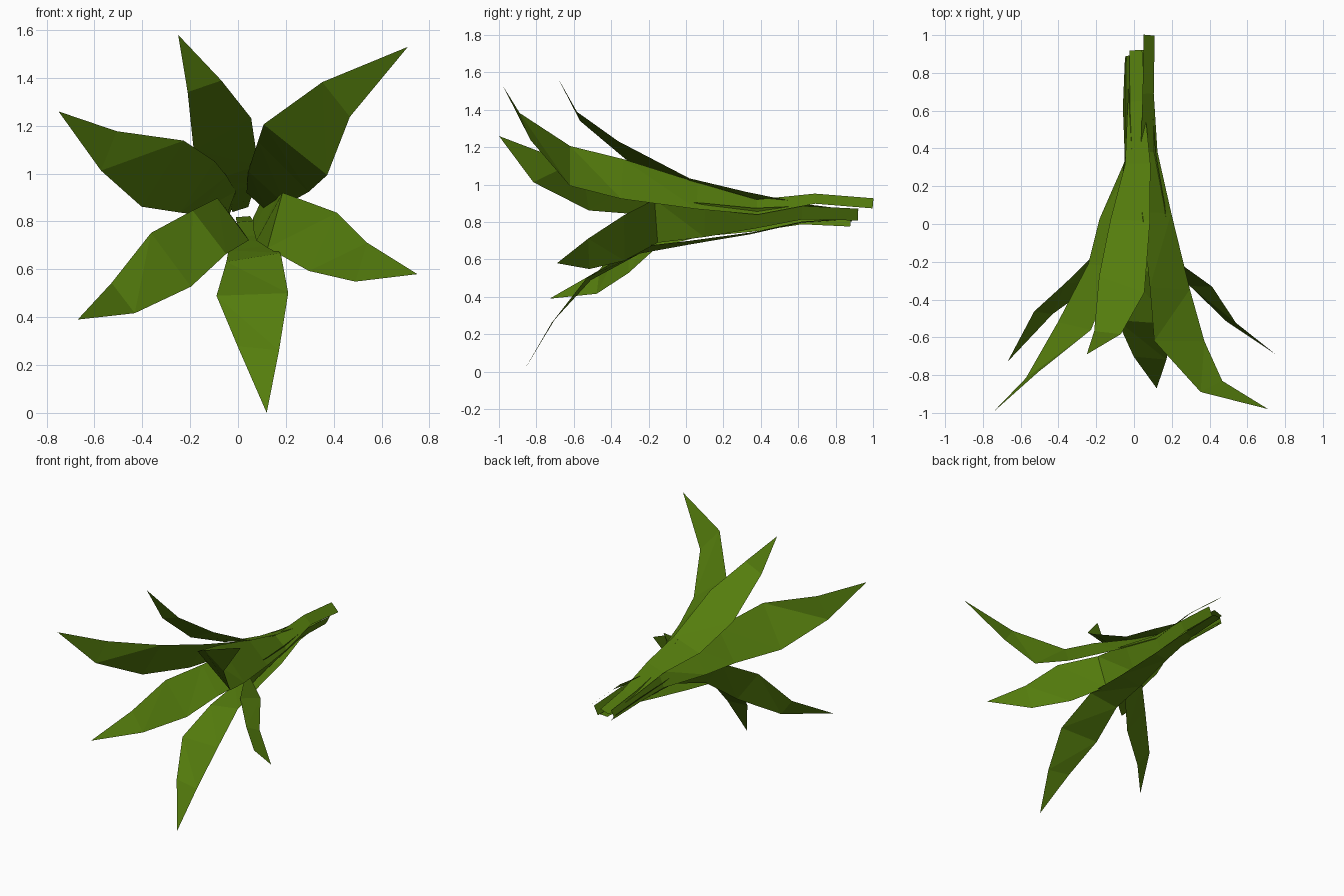
import bpy
import math
from mathutils import Vector

green = bpy.data.materials.new("leaf green")
green.diffuse_color = (0.09, 0.205, 0.004, 1)

AXIS_X, AXIS_Z = 0.03, 0.87   # line the leaves are gathered around


def leaf(name, rows, tip):
    """Ribbon from stem to tip; rows are centre x, y, z, half width, then optional roll and skew."""
    centres = [Vector(r[:3]) for r in rows] + [Vector(tip)]
    # direction the leaf points away from the bunch axis
    c = centres[-3]
    out_leaf = Vector((c.x - AXIS_X, 0, c.z - AXIS_Z)).normalized()
    verts, faces = [], []
    for i, r in enumerate(rows):
        c = centres[i]
        width, roll, skew = (list(r[3:]) + [0, 0])[:3]
        along = (centres[i + 1] - centres[max(i - 1, 0)]).normalized()
        out = Vector((c.x - AXIS_X, 0, c.z - AXIS_Z))
        out = out.normalized() if out.length > 0.14 else out_leaf
        side = along.cross(out).normalized()
        normal = side.cross(along)
        half = (side * math.cos(roll) + normal * math.sin(roll)) * width + along * skew
        verts += [c - half, c + half]
        if i:
            a = 2 * i - 2
            faces += [(a, a + 1, a + 3), (a, a + 3, a + 2)]
    verts.append(centres[-1])
    n = len(verts)
    faces.append((n - 3, n - 2, n - 1))
    mesh = bpy.data.meshes.new(name)
    mesh.from_pydata(verts, [], faces)
    mesh.materials.append(green)
    bpy.context.collection.objects.link(bpy.data.objects.new(name, mesh))


# Upper leaves
leaf("top_leaf", [
    (0.01, 0.92, 0.85, .035), (0.01, 0.65, 0.88, .045), (0.02, 0.32, 0.94, .07),
    (-0.02, 0.02, 1.00, .11), (-0.065, -0.32, 1.165, .135, 0, -.05),
    (-0.14, -0.575, 1.365, .075)], (-0.25, -0.69, 1.58))
leaf("upper_right_leaf", [
    (0.08, 1.00, 0.90, .04), (0.075, 0.69, 0.925, .04), (0.08, 0.38, 0.88, .06),
    (0.12, 0.06, 0.94, .105), (0.19, -0.34, 1.03, .15),
    (0.24, -0.62, 1.10, .17, -.08), (0.41, -0.86, 1.31, .095, 0, .02)], (0.71, -0.98, 1.53))
leaf("upper_left_leaf", [
    (-0.035, 0.89, 0.83, .03), (-0.035, 0.60, 0.85, .04), (-0.03, 0.33, 0.87, .06),
    (-0.115, 0.02, 0.91, .105, .45), (-0.17, -0.22, 0.945, .13, .25),
    (-0.315, -0.54, 1.00, .165, .25), (-0.54, -0.80, 1.095, .09)], (-0.75, -1.00, 1.26))

# Lower leaves
leaf("lower_left_leaf", [
    (-0.03, 0.88, 0.80, .03), (-0.035, 0.62, 0.82, .04), (-0.01, 0.35, 0.80, .065),
    (-0.02, 0.08, 0.81, .11), (-0.12, -0.15, 0.755, .115),
    (-0.28, -0.31, 0.64, .14), (-0.48, -0.47, 0.48, .08)], (-0.67, -0.73, 0.39))
leaf("bottom_leaf", [
    (0.02, 0.92, 0.82, .03), (0.03, 0.62, 0.80, .035), (0.05, 0.35, 0.74, .055),
    (0.05, 0.02, 0.69, .09), (0.065, -0.25, 0.65, .115),
    (0.06, -0.52, 0.495, .15, 0, .01), (0.085, -0.71, 0.27, .085, 0, .02)], (0.12, -0.87, 0.0))
leaf("lower_right_leaf", [
    (0.08, 0.92, 0.84, .035), (0.08, 0.62, 0.85, .04), (0.09, 0.37, 0.82, .06),
    (0.12, 0.10, 0.81, .10), (0.155, -0.16, 0.805, .12, -.25),
    (0.355, -0.33, 0.715, .135), (0.515, -0.52, 0.63, .085, -.25)], (0.75, -0.69, 0.58))
